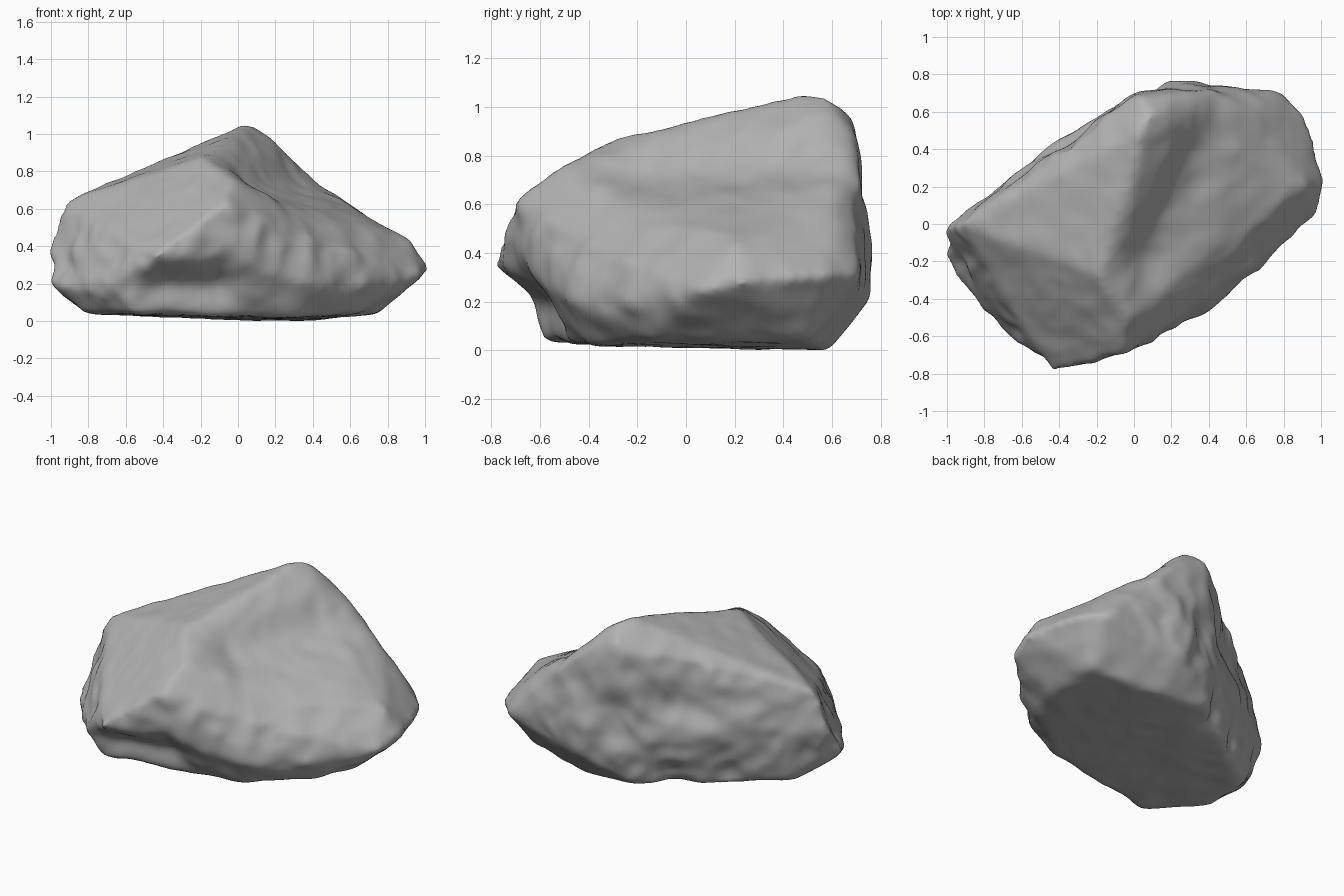
import bpy, bmesh
from mathutils import Vector, noise

if "Cube" in bpy.data.objects:
    bpy.data.objects.remove(bpy.data.objects["Cube"])

stone = bpy.data.materials.new("grey stone")
stone.use_nodes = True
stone.diffuse_color = (0.45, 0.45, 0.45, 1)
stone.node_tree.nodes["Principled BSDF"].inputs["Base Color"].default_value = stone.diffuse_color
stone.node_tree.nodes["Principled BSDF"].inputs["Roughness"].default_value = 0.9

# Corners of the boulder, from the crest down to the base
crest = [(.04, .5, 1.05), (.1, .59, 1.03), (-.18, -.28, .87), (.03, .69, .95), (.27, .7, .84)]
shoulder = [(-.93, 0, .63), (-.04, -.52, .75), (-.06, -.7, .62), (.64, .61, .58), (.92, .2, .43)]
girth = [(-1.02, -.03, .38), (-1.02, -.17, .2), (-.9, -.35, .17), (-.66, -.6, .19), (-.44, -.8, .34),
         (.22, -.56, .28), (.46, -.43, .17), (.76, -.1, .14), (.98, .05, .23), (1.02, .25, .27),
         (.9, .6, .3), (.8, .71, .3), (.1, .77, .4), (.3, .77, .35), (.25, .74, .18), (-.45, .41, .4)]
base = [(-.82, -.3, .03), (-.56, -.59, .03), (-.05, -.47, .02), (.3, -.38, .01), (.64, -.15, .04),
        (.75, .12, .03), (.74, .5, .03), (.3, .58, -.01), (-.08, .59, .01), (-.4, .34, .03), (-.8, .05, .03)]

bm = bmesh.new()
for p in crest + shoulder + girth + base:
    bm.verts.new(p)
hull = bmesh.ops.convex_hull(bm, input=bm.verts)
bmesh.ops.delete(bm, geom=list({v for v in hull["geom_interior"] if isinstance(v, bmesh.types.BMVert)}),
                 context='VERTS')
mesh = bpy.data.meshes.new("boulder")
bm.to_mesh(mesh)
bm.free()
rock = bpy.data.objects.new("boulder", mesh)
bpy.context.collection.objects.link(rock)
bpy.context.view_layer.objects.active = rock
rock.select_set(True)

# Even skin with worn edges
remesh = rock.modifiers.new("skin", 'REMESH')
remesh.mode, remesh.voxel_size = 'VOXEL', 0.022
smooth = rock.modifiers.new("wear", 'SMOOTH')
smooth.factor, smooth.iterations = 0.5, 8
for m in ("skin", "wear"):
    bpy.ops.object.modifier_apply(modifier=m)

# Hollows: start, end, radius, push direction and depth
hollows = [
    ((.08, -.14, .7), (.36, .38, .74), .18, (-.075, .015, -.075)),  # gully beside the crest
    ((.3, -.15, .55), (.6, .3, .58), .2, (-.015, .015, -.04)),      # sagging lower slope
    ((-.45, -.7, .16), (-.12, -.62, .16), .12, (0, .09, .02)),      # front undercut
    ((-1, -.1, .28), (-.95, -.25, .28), .07, (.05, 0, 0)),          # notch in the narrow end
    ((.04, .74, .4), (.06, .74, .5), .12, (.02, -.055, 0)),         # rear scoops
    ((-.38, .47, .55), (-.3, .5, .55), .12, (.025, -.035, 0)),
    ((-.24, .48, 0), (-.22, .5, .08), .08, (.03, -.05, .02)),       # rear notch at the base
]

def segment_distance(p, a, b):
    t = max(0, min(1, (p - a).dot(b - a) / (b - a).length_squared))
    return (p - a.lerp(b, t)).length

bm = bmesh.new()
bm.from_mesh(rock.data)
bm.normal_update()
for v, n in [(v, v.normal.copy()) for v in bm.verts]:
    p = v.co.copy()
    for a, b, radius, push in hollows:
        d = segment_distance(p, Vector(a), Vector(b)) / radius
        v.co += Vector(push) * 2.718 ** (-d * d)
    # Rough broken sides, calmer top slopes and base
    rough = 1.0 if abs(n.z) < 0.45 else 0.4
    facets = noise.noise(p * 4) * 0.016 + noise.noise(p * 9) * 0.014
    ridges = (0.3 - abs(noise.noise(p * 6 + Vector((5, 2, 1))))) * 0.026
    v.co += n * (facets + ridges) * rough
for _ in range(3):
    bmesh.ops.smooth_vert(bm, verts=bm.verts, factor=0.5,
                          use_axis_x=True, use_axis_y=True, use_axis_z=True)

# Stand it on the ground
bmesh.ops.translate(bm, verts=bm.verts, vec=(0, 0, -min(v.co.z for v in bm.verts)))
bm.to_mesh(rock.data)
bm.free()

rock.data.materials.append(stone)
bpy.ops.object.shade_smooth()
